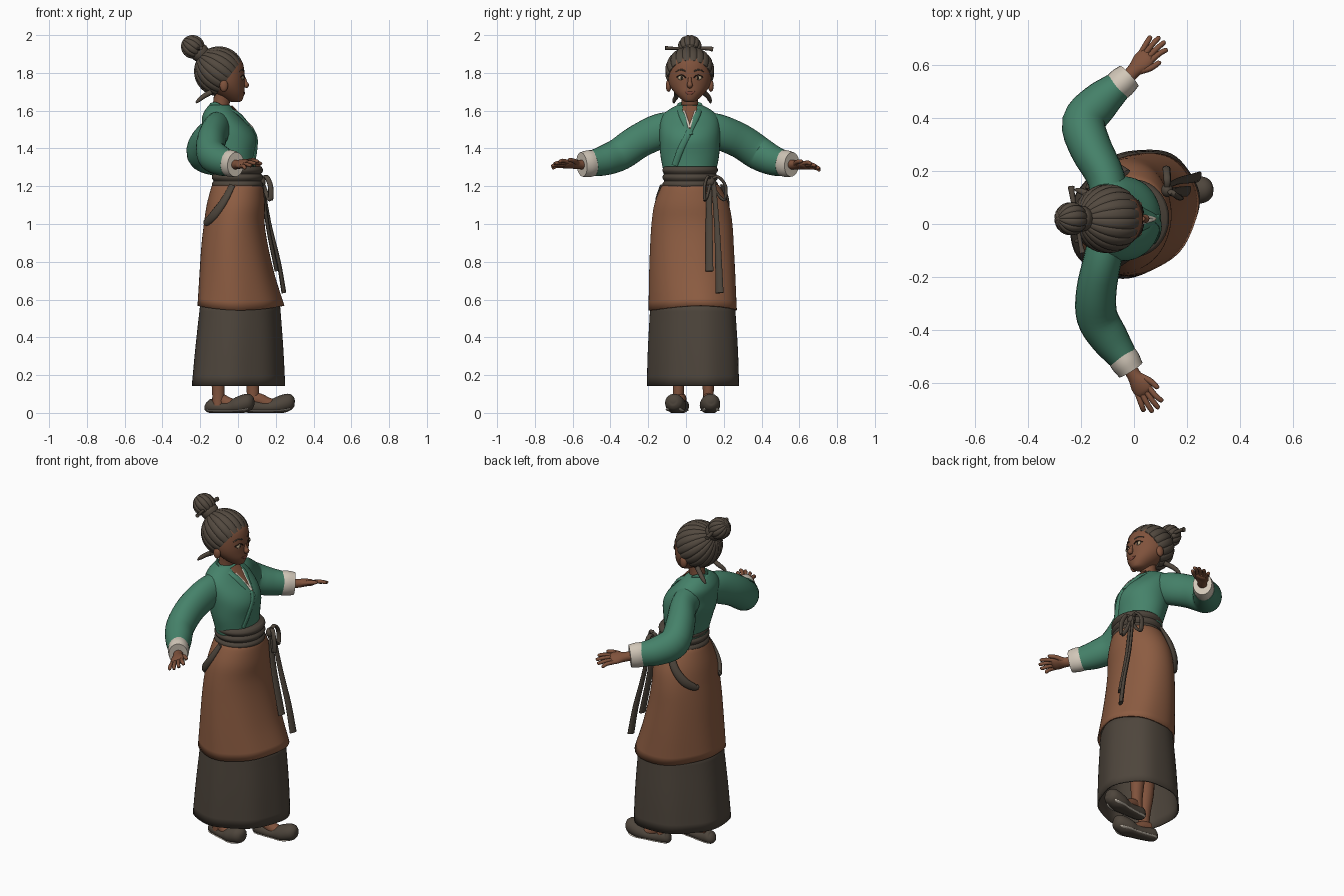
import bpy, bmesh, math
from mathutils import Vector as V

def mat(name, c):
    m = bpy.data.materials.new(name)
    m.diffuse_color = (*c, 1)
    return m

SKIN = mat("brown skin", (0.215, 0.085, 0.045))
HAIR = mat("grey brown hair", (0.086, 0.067, 0.050))
GREEN = mat("green jacket cloth", (0.060, 0.222, 0.143))
RUST = mat("rust skirt cloth", (0.265, 0.108, 0.054))
DARK = mat("dark brown cloth", (0.076, 0.060, 0.045))
CREAM = mat("cream cloth", (0.64, 0.57, 0.48))
INK = mat("dark eye brown", (0.02, 0.013, 0.009))
AMBER = mat("eye white", (0.50, 0.38, 0.24))
LIP = mat("lip red", (0.20, 0.058, 0.038))

def grid(name, rings, m, cap=True, thick=0):
    """Skin a list of rings of points."""
    bm = bmesh.new()
    rs = [[bm.verts.new((p[0], p[1], max(p[2], 0))) for p in r] for r in rings]
    n = len(rs[0])
    for a, b in zip(rs, rs[1:]):
        for i in range(n):
            bm.faces.new((a[i], a[(i + 1) % n], b[(i + 1) % n], b[i]))
    if cap:
        bm.faces.new(rs[0])
        bm.faces.new(rs[-1])
    bmesh.ops.recalc_face_normals(bm, faces=bm.faces)
    me = bpy.data.meshes.new(name)
    bm.to_mesh(me)
    bm.free()
    me.materials.append(m)
    me.shade_smooth()
    me.set_sharp_from_angle(angle=0.9)
    ob = bpy.data.objects.new(name, me)
    bpy.context.collection.objects.link(ob)
    if thick:
        s = ob.modifiers.new("thickness", 'SOLIDIFY')
        s.thickness, s.offset = thick, 0
    return ob

def spline(rows, n):
    P = [V(r) for r in rows]
    P = [2 * P[0] - P[1]] + P + [2 * P[-1] - P[-2]]
    out = []
    for i in range(1, len(P) - 2):
        a, b, c, d = P[i - 1:i + 3]
        for k in range(n):
            t = k / n
            out.append(0.5 * (2 * b + (c - a) * t + (2 * a - 5 * b + 4 * c - d) * t * t
                              + (3 * b - a - 3 * c + d) * t ** 3))
    return out + [P[-2]]

def tube(name, rows, m, flat=False, sides=20, n=4, ref=(0, 0, 1), cap=True, thick=0, warp=None):
    """Loft ellipses along rows of (x, y, z, half width, half height)."""
    S = spline(rows, n)
    C = [V(s[:3]) for s in S]
    rings = []
    for i, s in enumerate(S):
        u, w = V((1, 0, 0)), V((0, 1, 0))
        if not flat:
            t = (C[min(i + 1, len(C) - 1)] - C[max(i - 1, 0)]).normalized()
            u = t.cross(V(ref)).normalized()
            w = u.cross(t)
        ring = []
        for k in range(sides):
            a = math.tau * k / sides
            p = C[i] + u * max(s[3], .001) * math.cos(a) + w * max(s[4], .001) * math.sin(a)
            ring.append(warp(p, a) if warp else p)
        rings.append(ring)
    return grid(name, rings, m, cap, thick)

def ridged(name, c, R, axis, tmax, n, depth, m, scale=(1, 1, 1)):
    """Ball or cap about an axis, with combed ridges."""
    q = V(axis).to_track_quat('Z', 'X')
    rings = []
    for i in range(19):
        th = max(.02, min(tmax * i / 18, math.pi - .02))
        ring = []
        for k in range(n * 6):
            f = math.tau * k / (n * 6)
            r = R * (1 - depth * math.sin(th) * (1 - abs(math.sin(n * f / 2))) ** 2)
            p = q @ V((math.sin(th) * math.cos(f), math.sin(th) * math.sin(f), math.cos(th))) * r
            ring.append([c[j] + p[j] * scale[j] for j in range(3)])
        rings.append(ring)
    return grid(name, rings, m)

def ball(name, c, scale, m):
    return ridged(name, c, 1, (0, 0, 1), math.pi, 4, 0, m, scale)

def front(rows, y, z):
    """x of the front (+x) surface of a flat loft."""
    for a, b in zip(rows, rows[1:]):
        if a[2] <= z <= b[2]:
            r = V(a).lerp(V(b), (z - a[2]) / (b[2] - a[2]))
            return r[0] + r[3] * math.sqrt(max(0, 1 - ((y - r[1]) / r[4]) ** 2))
    return 0

# skirts
def drape(p, a):
    k = max(0, 1.2 - p.z)
    f = 1 + 0.014 * k * math.sin(7 * a + 1)
    return V((p.x * f, (p.y - .04) * f + .04 + .28 * p.x * min(k, .65), p.z))

def hem(p, a):
    q = drape(p, a)
    if p.z < .72:
        q.z += (.72 - p.z) / .165 * .012 * math.cos(2 * a)
    return q

tube("under_skirt", [(0, .04, .143, .243, .236), (.005, .038, .35, .228, .23), (.01, .035, .6, .205, .215)],
     DARK, True, 72, cap=False, thick=.008, warp=drape)
tube("over_skirt", [(.014, .035, .555, .226, .226), (-.005, .035, .72, .197, .223), (-.018, .034, .88, .173, .217),
     (-.02, .033, 1.0, .157, .21), (-.012, .03, 1.1, .15, .194), (-.005, .026, 1.185, .135, .158),
     (-.005, .024, 1.21, .125, .138)], RUST, True, 72, cap=False, thick=.008, warp=hem)

# jacket
torso = [(-.005, .02, 1.20, .115, .13), (-.02, .02, 1.28, .113, .14), (-.03, .02, 1.36, .125, .155),
         (-.04, .02, 1.44, .142, .16), (-.055, .02, 1.50, .132, .16), (-.085, .02, 1.56, .106, .152),
         (-.096, .02, 1.60, .08, .118), (-.098, .02, 1.63, .055, .066)]
tube("jacket_body", torso, GREEN, True, 40)

def on(rows, y, z, a, b, lift=.003):
    return (front(rows, y, z) + lift, y, z, a, b)

def strip(name, pts, a, b, m, rows=torso, pre=()):
    tube(name, list(pre) + [on(rows, y, z, a, b) for y, z in pts], m, sides=12, ref=(1, 0, 0))

strip("collar_left", [(.064, 1.59), (.042, 1.54), (.01, 1.47), (-.03, 1.39), (-.06, 1.31)], .017, .008, GREEN,
      pre=[(-.145, .03, 1.625, .016, .008), (-.105, .072, 1.628, .016, .008)])
strip("collar_right", [(-.026, 1.59), (-.006, 1.54), (.022, 1.47)], .017, .007, GREEN,
      pre=[(-.145, .01, 1.625, .016, .008), (-.105, -.032, 1.628, .016, .008)])
tube("chest_skin", [on(torso, .02, z, w, .006) for z, w in ((1.625, .04), (1.58, .034), (1.53, .016), (1.5, .004))],
     SKIN, ref=(1, 0, 0))
strip("inner_collar_left", [(.05, 1.595), (.037, 1.555), (.018, 1.505)], .008, .009, CREAM)
strip("inner_collar_right", [(-.011, 1.595), (.003, 1.555), (.02, 1.505)], .008, .009, CREAM)

# sleeves, cuffs and hands
arms = {
    "left": ([(-.09, .04, 1.53, .07, .072), (-.105, .17, 1.49, .072, .092), (-.165, .29, 1.438, .08, .092),
              (-.19, .385, 1.375, .082, .09), (-.13, .46, 1.337, .075, .08), (-.065, .518, 1.32, .058, .068)],
             (-.078, .506, 1.323), (-.018, .56, 1.315), (.105, .70, 1.305)),
    "right": ([(-.09, 0, 1.53, .07, .072), (-.118, -.13, 1.495, .072, .092), (-.142, -.25, 1.438, .076, .09),
               (-.14, -.35, 1.37, .078, .088), (-.095, -.43, 1.337, .073, .08), (-.045, -.5, 1.32, .058, .068)],
              (-.055, -.485, 1.323), (-.012, -.552, 1.315), (.08, -.705, 1.318))}
for side, (path, c0, c1, tip) in arms.items():
    tube(side + "_sleeve", path, GREEN, sides=24)
    c0, c1, tip = V(c0), V(c1), V(tip)
    tube(side + "_cuff", [(*c0, .055, .068), (*c0.lerp(c1, .5), .058, .071), (*c1, .052, .065)], CREAM, sides=24)
    d = tip - c1
    L = d.length
    d.normalize()
    s = d.cross(V((0, 0, 1))).normalized()
    s = s if s.x > 0 else -s
    s = s * math.cos(.42) + V((0, 0, 1)) * math.sin(.42)      # hand rolled, thumb side up
    up = d.cross(s)
    up = up if up.z > 0 else -up
    at = lambda f, o, z=0: c1 + d * L * f + s * o + up * z
    hand = lambda nm, rows, k=10: tube(f"{side}_{nm}", [(*at(*r[:3]), *r[3:]) for r in rows], SKIN, sides=k, ref=up)
    hand("palm", [(-.1, 0, 0, .027, .026), (.15, 0, 0, .028, .024), (.36, .002, .002, .039, .021),
                  (.52, 0, 0, .038, .018), (.6, 0, 0, .03, .011)], 20)
    for i, (o, ln) in enumerate(((-.029, .9), (-.01, 1.0), (.01, 1.0), (.029, .92))):
        hand(f"finger_{i + 1}", [(.5, o * .9, 0, .011, .0115), (.75, o * 1.2, .004, .0105, .0105),
             (ln - .03, o * 1.45, -.004, .009, .009), (ln, o * 1.5, -.006, .003, .003)])
    hand("thumb", [(.2, .015, -.002, .015, .015), (.4, .044, 0, .012, .012),
                   (.6, .056, 0, .0095, .0095), (.64, .057, 0, .003, .003)])

# sash with bow, tails and back loops
tube("sash", [(-.003, .022, 1.19 + .0095 * i, .126 + .010 * abs(math.sin(i * math.pi / 4)),
               .137 + .010 * abs(math.sin(i * math.pi / 4))) for i in range(13)], DARK, True, 40, n=2)
ball("bow_knot", (.125, .128, 1.225), (.022, .026, .028), DARK)
R = (1, -.35, 0)
tube("sash_tail_short", [(.128, .122, 1.23, .014, .007), (.155, .122, 1.0, .019, .008), (.205, .124, .75, .022, .009)],
     DARK, ref=R, sides=12)
tube("sash_tail_long", [(.128, .145, 1.23, .013, .007), (.168, .163, 1.0, .015, .008), (.215, .172, .8, .019, .01),
                        (.243, .178, .635, .022, .011)], DARK, ref=R, sides=12)
for sgn, nm in ((1, "left"), (-1, "right")):
    k = 1 if sgn > 0 else .4
    b = lambda o, x: (x - .05 * k * (sgn > 0) * o, .13 + sgn * .08 * o * k)
    tube("bow_loop_" + nm, [(*b(0, .125), 1.235, .008, .011), (*b(.5, .15), 1.25, .008, .013),
         (*b(1, .172), 1.2, .008, .014), (*b(.95, .172), 1.13, .008, .014),
         (*b(.55, .155), 1.15, .008, .012), (*b(0, .13), 1.22, .008, .01)], DARK, sides=12, ref=(1, 0, 0))
    tube("back_loop_" + nm, [(-.03, .033 + sgn * .16, 1.205, .018, .008), (-.075, .033 + sgn * .18, 1.12, .022, .014),
         (-.125, .033 + sgn * .163, 1.05, .025, .015), (-.165, .033 + sgn * .12, 1.01, .02, .012),
         (-.178, .033 + sgn * .1, 1.015, .008, .006)], DARK, ref=(-.6, .8 * sgn, 0))

# legs and shoes
for nm, ank, heel, toe in (("left", (.078, .118), (.03, .112), (.3, .133)),
                           ("right", (-.105, -.04), (-.17, -.015), (.085, -.07))):
    tube(nm + "_leg", [(*ank, .04, .031, .03), (*ank, .14, .034, .03), (ank[0] - .01, ank[1], .36, .05, .05),
                       (ank[0] * .5, ank[1], .62, .06, .06)], SKIN, True)
    h, t = V(heel), V(toe)
    at2 = lambda f, *r: (*h.lerp(t, f), *r)
    tube(nm + "_instep", [at2(.15, .075, .026, .03), at2(.3, .07, .031, .034), at2(.45, .05, .034, .034),
                          at2(.62, .04, .034, .03)], SKIN)
    tube(nm + "_shoe", [at2(*r) for r in (
        (0, .045, .015, .016), (.07, .038, .036, .037), (.3, .03, .04, .034), (.5, .03, .044, .035),
        (.68, .04, .054, .046), (.88, .058, .048, .045), (.97, .064, .03, .03), (1, .065, .008, .008))], DARK, sides=24)
    tube(nm + "_sole_rim", [at2(*r) for r in (
        (.01, .02, .012, .006), (.07, .014, .034, .006), (.3, .012, .041, .006), (.5, .012, .044, .006),
        (.72, .014, .052, .006), (.86, .02, .044, .006), (.95, .034, .018, .005))], CREAM)

# head
face = [(-.012, .02, 1.645, .018, .018), (-.02, .02, 1.655, .042, .038), (-.045, .02, 1.69, .078, .076),
        (-.07, .02, 1.73, .104, .105), (-.083, .02, 1.775, .118, .117), (-.086, .02, 1.83, .117, .115),
        (-.088, .02, 1.87, .103, .102), (-.09, .02, 1.91, .06, .06)]
tube("face", face, SKIN, True, 36)
tube("neck", [(-.1, .02, 1.57, .05, .05), (-.088, .02, 1.64, .044, .044), (-.075, .02, 1.72, .05, .05)], SKIN, True)
tube("nose", [on(face, .02, 1.775, .008, .006, 0), on(face, .02, 1.75, .011, .012, .003),
              on(face, .02, 1.735, .016, .015, .009), on(face, .02, 1.722, .01, .008, .004)], SKIN, ref=(1, 0, 0))
tube("lips", [on(face, .02 + o, z, .003, h, .001) for o, z, h in
              ((-.027, 1.701, .002), (-.012, 1.695, .007), (0, 1.693, .008), (.012, 1.695, .007), (.027, 1.701, .002))],
     LIP, sides=12)
for sgn, nm in ((1, "left"), (-1, "right")):
    y = .02 + sgn * .044
    ball(nm + "_ear", (-.075, .02 + sgn * .112, 1.732), (.022, .015, .032), SKIN)
    ball(nm + "_eye", (front(face, y, 1.774) - .003, y, 1.774), (.008, .02, .012), AMBER)
    ball(nm + "_iris", (front(face, y, 1.774) + .001, y - sgn * .001, 1.774), (.006, .008, .0095), INK)
    tube(nm + "_eyelid", [on(face, .02 + sgn * o, z, .003, .0025, .003) for o, z in
         ((.022, 1.774), (.032, 1.785), (.046, 1.788), (.06, 1.783), (.07, 1.777))], INK, sides=8)
    tube(nm + "_brow", [on(face, .02 + sgn * o, z, .003, b, .001) for o, z, b in
         ((.022, 1.808, .003), (.04, 1.816, .004), (.06, 1.814, .003), (.074, 1.806, .002))], HAIR, sides=8)
    # loose locks at the nape
    e = .11 if sgn > 0 else .085
    tube(nm + "_hair_lock", [(-.14, .02 + sgn * .07, 1.70, .014, .014), (-.18, .02 + sgn * (e - .015), 1.677, .013, .013),
         (-.205, .02 + sgn * (e - .004), 1.658, .011, .011), (-.222, .02 + sgn * e, 1.642, .005, .005)], HAIR, sides=12)

# combed hair, bun and pin
AX = (-.8, 0, .6)
ridged("hair_cap", (-.1, .02, 1.808), .133, AX, math.radians(117), 20, .04, HAIR, (1, .98, 1))
tube("bun_band", [(-.185, .02, 1.89, .045, .045), (-.205, .02, 1.91, .05, .05), (-.22, .02, 1.925, .04, .04)], HAIR)
ridged("hair_bun", (-.239, .02, 1.938), .063, AX, math.pi, 12, .08, HAIR)
tube("hair_pin", [(-.238, .142, 1.925, .013, .013), (-.232, .1, 1.93, .01, .01), (-.205, -.06, 1.93, .008, .008),
                  (-.195, -.11, 1.932, .011, .011)], HAIR, sides=12)
